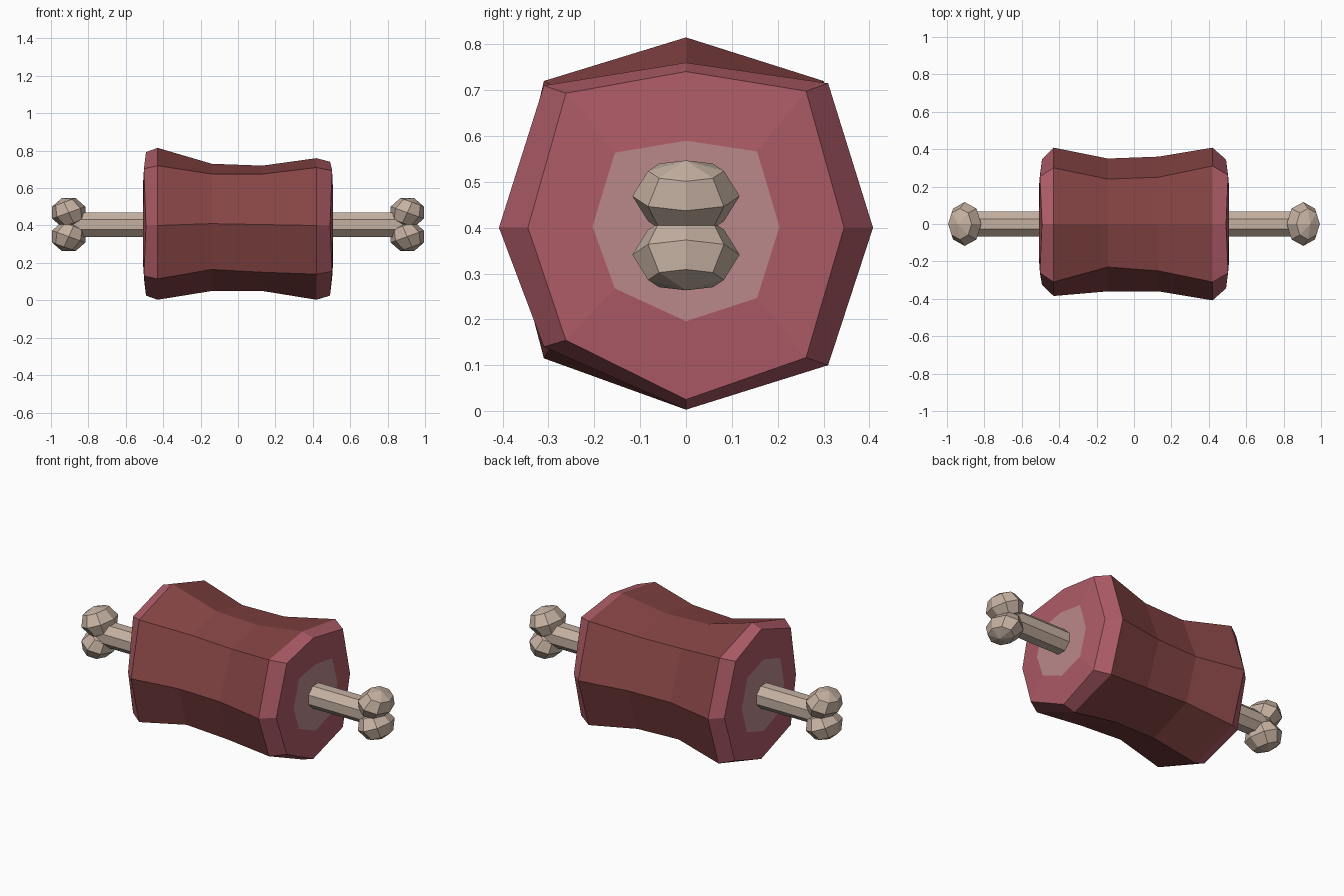
import bpy, bmesh
from math import radians, pi
from mathutils import Matrix

if "Cube" in bpy.data.objects:
    bpy.data.objects.remove(bpy.data.objects["Cube"])


def material(name, rgb):
    m = bpy.data.materials.new(name)
    m.diffuse_color = (*rgb, 1)
    m.use_nodes = True
    m.node_tree.nodes["Principled BSDF"].inputs["Base Color"].default_value = m.diffuse_color
    return m


def make_object(name, bm, mats):
    bmesh.ops.recalc_face_normals(bm, faces=bm.faces)
    mesh = bpy.data.meshes.new(name)
    bm.to_mesh(mesh)
    bm.free()
    for m in mats:
        mesh.materials.append(m)
    ob = bpy.data.objects.new(name, mesh)
    bpy.context.collection.objects.link(ob)
    return ob


skin = material("meat_skin", (0.24, 0.058, 0.058))
cut = material("meat_cut", (0.42, 0.105, 0.135))
pale = material("meat_pale", (0.50, 0.25, 0.26))
ivory = material("bone", (0.56, 0.44, 0.36))

MID = 0.405

# Meat cross-sections (y, z): top, back-top, back, back-bottom, bottom, front-bottom, front, front-top
sections = [
    (-0.43, [(0, .815), (.30, .72), (.408, .4), (.31, .10), (0, .003), (-.31, .115), (-.385, .4), (-.31, .72)]),
    (-0.14, [(0, .73), (.24, .675), (.35, .4), (.27, .15), (0, .05), (-.28, .165), (-.36, .41), (-.23, .675)]),
    (0.13, [(0, .72), (.25, .675), (.36, .4), (.27, .14), (0, .05), (-.28, .15), (-.36, .405), (-.25, .675)]),
    (0.42, [(0, .76), (.31, .715), (.408, .4), (.31, .10), (0, .003), (-.31, .14), (-.408, .4), (-.31, .71)]),
]


def cap_ring(section, side, sy, sz, x_card, x_diag):
    return [(side * (x_diag if i % 2 else x_card), y * sy, MID + (z - MID) * sz)
            for i, (y, z) in enumerate(section)]


# Meat body: bevelled ends with a pale middle around the bone
left, right = sections[0][1], sections[-1][1]
rings = [cap_ring(left, -1, .5, .52, .508, .508), cap_ring(left, -1, .845, .945, .492, .503)]
rings += [[(x, y, z) for y, z in pts] for x, pts in sections]
rings += [cap_ring(right, 1, .845, .945, .492, .503), cap_ring(right, 1, .5, .52, .508, .508)]
bm = bmesh.new()
loops = [[bm.verts.new(c) for c in r] for r in rings]
slots = [1, 1, 0, 0, 0, 1, 1]
for a, b, slot in zip(loops, loops[1:], slots):
    for i in range(8):
        j = (i + 1) % 8
        bm.faces.new((a[i], a[j], b[j], b[i])).material_index = slot
for r in (loops[0], loops[-1]):
    bm.faces.new(r).material_index = 2
make_object("meat", bm, [skin, cut, pale])

# Bone shaft, eight-sided
bm = bmesh.new()
bmesh.ops.create_cone(bm, cap_ends=True, segments=8, radius1=.071, radius2=.071, depth=1.76,
                      matrix=Matrix.Translation((0, 0, MID)) @ Matrix.Rotation(pi / 2, 4, 'Y')
                      @ Matrix.Rotation(pi / 8, 4, 'Z'))
make_object("bone_shaft", bm, [ivory])

# Two faceted knobs at each end of the bone
for side, label in ((-1, "left"), (1, "right")):
    bm = bmesh.new()
    for up in (-1, 1):
        m = (Matrix.Translation((side * .905, 0, MID + up * .064))
             @ Matrix.Diagonal((.096, .117, .084, 1))
             @ Matrix.Rotation(radians(22.5 * side * up), 4, 'Y'))
        bmesh.ops.create_uvsphere(bm, u_segments=8, v_segments=4, radius=1, matrix=m)
    make_object(label + "_bone_knobs", bm, [ivory])
